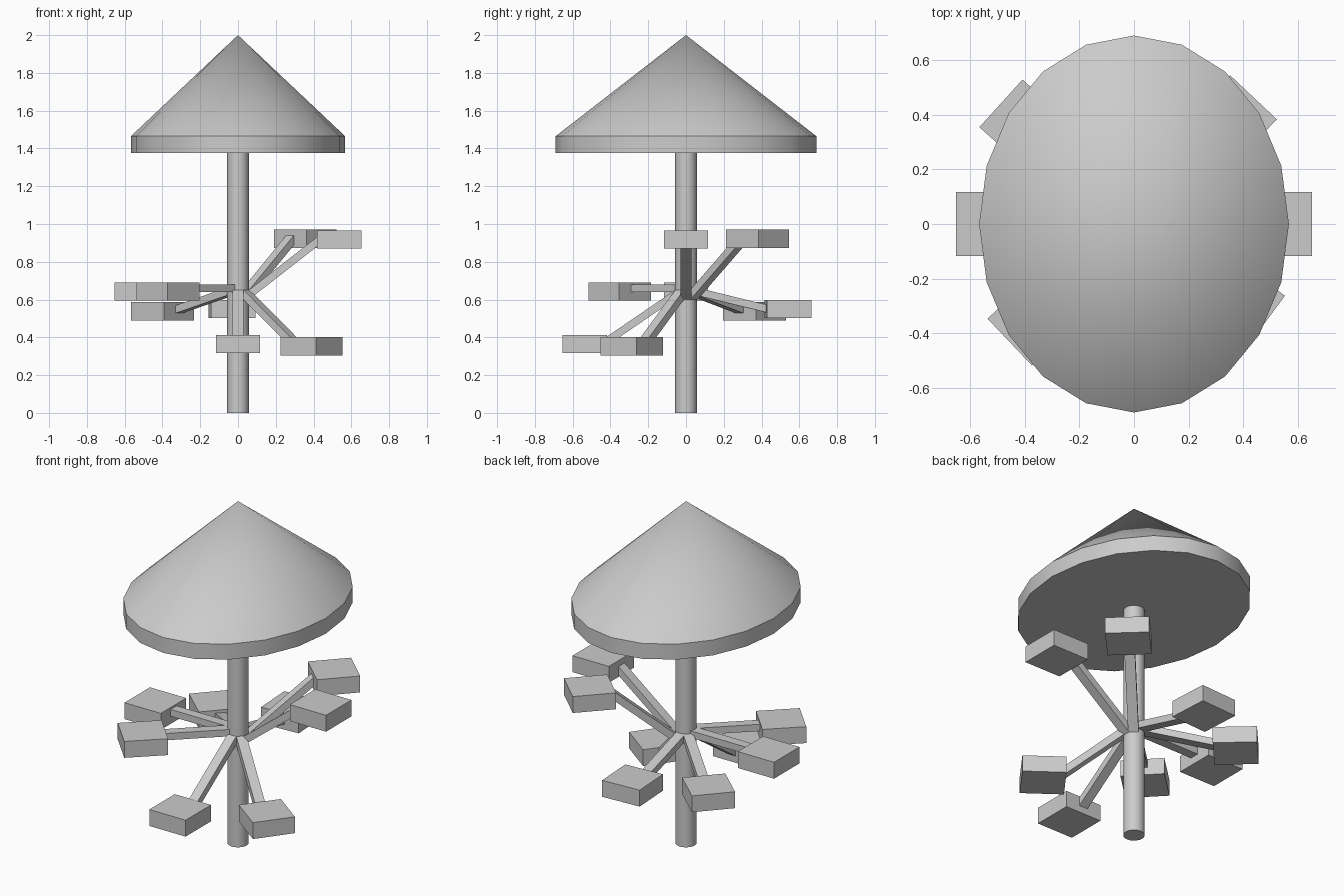
import bpy
from math import radians, cos, sin, atan2, hypot
from mathutils import Matrix, Vector

cube = bpy.data.objects.get("Cube")
if cube:
    bpy.data.objects.remove(cube, do_unlink=True)

# Single plain grey material
grey = bpy.data.materials.new("plain_grey")
grey.use_nodes = True
grey.diffuse_color = (0.6, 0.6, 0.6, 1)
grey.node_tree.nodes["Principled BSDF"].inputs["Base Color"].default_value = (0.6, 0.6, 0.6, 1)


def finish(name, smooth=False):
    obj = bpy.context.object
    obj.name = name
    obj.data.materials.append(grey)
    if smooth:
        bpy.ops.object.shade_smooth_by_angle(angle=radians(35))
    return obj


def box(name, size, matrix):
    bpy.ops.mesh.primitive_cube_add(size=1)
    obj = finish(name)
    obj.data.transform(matrix @ Matrix.Diagonal((*size, 1)))
    return obj


def cylinder(name, radius, bottom, top, sides):
    bpy.ops.mesh.primitive_cylinder_add(vertices=sides, radius=radius, depth=top - bottom,
                                        location=(0, 0, (bottom + top) / 2))
    return finish(name, True)


# Central pole
cylinder("pole", 0.057, 0, 1.4, 20)

# Oval canopy: a rim disc with a cone on top
rim = cylinder("canopy_rim", 1, 1.375, 1.465, 20)
rim.scale = (0.567, 0.69, 1)
bpy.ops.mesh.primitive_cone_add(vertices=20, radius1=1, radius2=0, depth=0.535,
                                location=(0, 0, 1.7325))
canopy = finish("canopy_roof", True)
canopy.scale = (0.567, 0.69, 1)

# Seats on arms: angle, seat distance, seat height, arm start and end heights
seats = [
    ("left", 0, 0.535, 0.918, 0.615, 0.915),
    ("back_left", 46.7, 0.52, 0.922, 0.615, 0.925),
    ("back", 93.3, 0.54, 0.55, 0.645, 0.55),
    ("back_right", 137.8, 0.54, 0.538, 0.645, 0.545),
    ("right", 180, 0.535, 0.643, 0.66, 0.66),
    ("front_right", 223.5, 0.51, 0.643, 0.66, 0.66),
    ("front", 270, 0.535, 0.365, 0.635, 0.372),
    ("front_left", 323.5, 0.483, 0.353, 0.635, 0.365),
]
for side, angle, reach, height, start_z, end_z in seats:
    turn = Matrix.Rotation(radians(angle), 4, "Z")
    box(side + "_seat", (0.235, 0.235, 0.096),
        turn @ Matrix.Translation((reach, 0, height)))
    # Arm runs from the pole surface to the inner face of its seat
    start = Vector((0.045, 0, start_z))
    end = Vector((reach - 0.105, 0, end_z))
    run = end - start
    tilt = Matrix.Rotation(-atan2(run.z, run.x), 4, "Y")
    box(side + "_arm", (run.length, 0.056, 0.04),
        turn @ Matrix.Translation((start + end) / 2) @ tilt)
